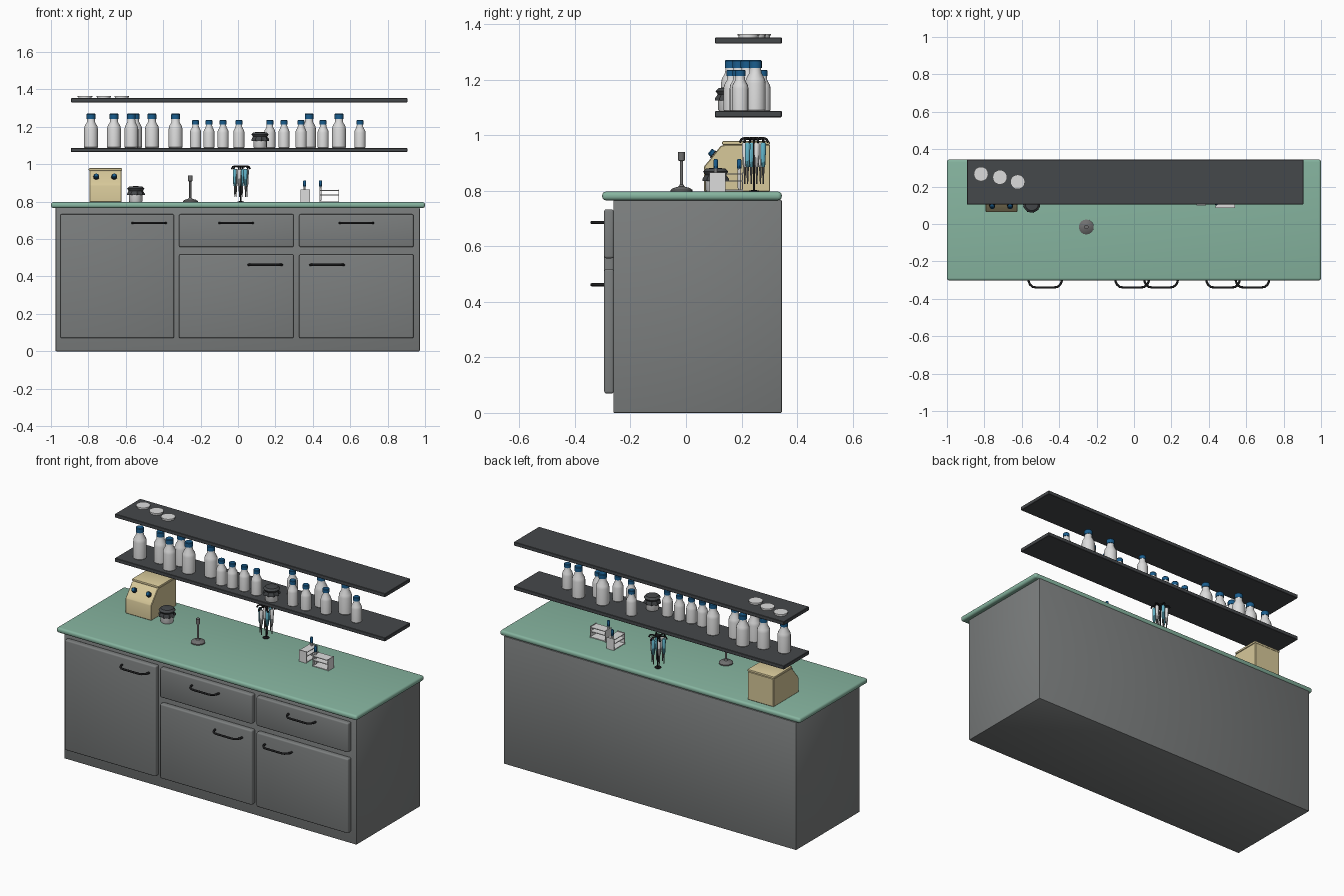
import bpy, bmesh, math
from mathutils import Vector, Matrix

if "Cube" in bpy.data.objects:
    bpy.data.objects.remove(bpy.data.objects["Cube"])


def material(name, *rgb):
    m = bpy.data.materials.new(name)
    m.use_nodes = True
    col = (*rgb, 1)
    m.diffuse_color = col
    m.node_tree.nodes["Principled BSDF"].inputs["Base Color"].default_value = col
    return m


GREEN = material("green worktop", .24, .46, .35)
GREY = material("cabinet grey", .2, .21, .21)
DARK = material("shelf charcoal", .06, .065, .07)
WHITE = material("white plastic", .72, .72, .72)
BLUE = material("cap blue", .01, .11, .27)
BEIGE = material("machine beige", .68, .58, .32)
BLACK = material("black", .012, .012, .013)
CYAN = material("pipette cyan", .12, .45, .58)
STEEL = material("steel", .16, .16, .16)
made = []


def finish(name, bm, mat):
    bmesh.ops.recalc_face_normals(bm, faces=bm.faces)
    me = bpy.data.meshes.new(name)
    bm.to_mesh(me)
    bm.free()
    me.materials.append(mat)
    ob = bpy.data.objects.new(name, me)
    bpy.context.collection.objects.link(ob)
    made.append(ob)
    return ob


def box(name, x, y, z, mat, bevel=0, segs=2):
    """Box from (min, max) pairs, optionally with rounded edges."""
    bm = bmesh.new()
    size = [b - a for a, b in (x, y, z)]
    mid = [(a + b) / 2 for a, b in (x, y, z)]
    bmesh.ops.create_cube(bm, size=1, matrix=Matrix.Translation(mid) @ Matrix.Diagonal((*size, 1)))
    if bevel:
        bmesh.ops.bevel(bm, geom=bm.edges[:], offset=bevel, segments=segs, profile=.5, affect='EDGES')
    return finish(name, bm, mat)


def lathe(name, profile, at, mat, sides=16, scale=1, ripple=0, tilt=0):
    """Turned part from (radius, height) points; ripple flutes the first rings."""
    bm = bmesh.new()
    rings = []
    for i, (r, z) in enumerate(profile):
        ring = []
        for k in range(sides):
            a = math.tau * k / sides
            rr = r + (ripple * (-1) ** k if i < 2 else 0)
            ring.append(bm.verts.new((rr * math.cos(a), rr * math.sin(a), z)))
        rings.append(ring)
    for lo, hi in zip(rings, rings[1:]):
        for k in range(sides):
            j = (k + 1) % sides
            bm.faces.new((lo[k], lo[j], hi[j], hi[k]))
    bm.faces.new(rings[0])
    bm.faces.new(rings[-1])
    bm.transform(Matrix.Translation(at) @ Matrix.Rotation(tilt, 4, 'X') @ Matrix.Scale(scale, 4))
    return finish(name, bm, mat)


def rod(name, points, radius, mat):
    """Round bar following a path."""
    cu = bpy.data.curves.new(name, 'CURVE')
    cu.dimensions = '3D'
    cu.bevel_depth = radius
    cu.bevel_resolution = 2
    cu.use_fill_caps = True
    sp = cu.splines.new('POLY')
    sp.points.add(len(points) - 1)
    for p, co in zip(sp.points, points):
        p.co = (*co, 1)
    cu.materials.append(mat)
    ob = bpy.data.objects.new(name, cu)
    bpy.context.collection.objects.link(ob)


# Cabinet and worktop
box("cabinet", (-.975, .972), (-.262, .345), (0, .768), GREY, .004)
box("worktop", (-1, 1), (-.302, .345), (.766, .797), GREEN, .013, 4)

# Doors and drawer fronts
LOW, MID, HIGH = (.07, .518), (.557, .733), (.07, .733)
fronts = [("left_door", (-.95, -.342), HIGH), ("middle_drawer", (-.315, .298), MID),
          ("middle_door", (-.315, .298), LOW), ("right_drawer", (.327, .938), MID),
          ("right_door", (.327, .938), LOW)]
for name, x, z in fronts:
    box(name, x, (-.295, -.26), z, GREY, .008, 3)

# Handles: bowed bars with rounded corners
for x, z in ((-.475, .686), (-.01, .686), (.633, .686), (.145, .462), (.476, .462)):
    half = [(.09, -.292), (.088, -.308), (.08, -.325), (.066, -.336), (.05, -.339)]
    path = [(x - dx, y, z) for dx, y in half] + [(x + dx, y, z) for dx, y in reversed(half)]
    rod("handle", path, .006, BLACK)

# Shelves
for name, z in (("lower_shelf", 1.065), ("upper_shelf", 1.331)):
    box(name, (-.893, .905), (.105, .345), (z, z + .022), DARK, .002, 1)

# Bottles: x, y, scale
BIG, SMALL = 1, .81
bottles = [(-.786, .19, BIG), (-.663, .21, BIG), (-.57, .163, BIG), (-.55, .245, BIG), (-.46, .19, BIG),
           (-.334, .22, BIG), (-.227, .167, SMALL), (-.155, .168, SMALL), (-.08, .175, SMALL),
           (.005, .17, SMALL), (.17, .275, SMALL), (.246, .17, SMALL), (.337, .165, SMALL),
           (.38, .25, BIG), (.455, .187, SMALL), (.54, .25, BIG), (.652, .195, SMALL)]
body = [(.033, 0), (.037, .004), (.037, .1), (.034, .116), (.022, .138), (.02, .158)]
cap = [(.023, .156), (.023, .18), (.02, .184)]
for x, y, s in bottles:
    lathe("bottle", body, (x, y, 1.087), WHITE, scale=s)
    lathe("bottle_cap", cap, (x, y, 1.087), BLUE, scale=s)

# Covered jars with gathered cloth lids
for x, y, z in ((-.547, .107, .797), (.118, .152, 1.087)):
    lathe("jar", [(.033, 0), (.036, .005), (.036, .065)], (x, y, z), WHITE)
    lathe("jar_cover", [(.044, .038), (.044, .046), (.038, .06), (.046, .072), (.035, .083), (.01, .086)],
          (x, y, z), DARK, 18, ripple=.005)

# Dishes on the upper shelf
for x, y in ((-.818, .267), (-.717, .25), (-.622, .225)):
    lathe("dish", [(.036, 0), (.036, .006), (.039, .006), (.039, .012)], (x, y, 1.353), WHITE, 20)

# Bench machine: side profile pushed across its width
bm = bmesh.new()
outline = [(.065, .797), (.065, .888), (.082, .908), (.125, .962), (.145, .967), (.303, .967), (.303, .797)]
face = bm.faces.new([bm.verts.new((-.795, y, z)) for y, z in outline])
out = bmesh.ops.extrude_face_region(bm, geom=[face])
bmesh.ops.translate(bm, vec=(.172, 0, 0), verts=[v for v in out["geom"] if isinstance(v, bmesh.types.BMVert)])
bmesh.ops.bevel(bm, geom=bm.edges[:], offset=.003, segments=1, affect='EDGES')
finish("machine_body", bm, BEIGE)
box("machine_lid", (-.798, -.62), (.13, .302), (.966, .979), BEIGE, .004)
for x in (-.758, -.662):
    lathe("machine_knob", [(.013, 0), (.013, .014), (.01, .018)], (x, .1, .931), BLUE, 12, tilt=.9)
    lathe("knob_collar", [(.016, 0), (.016, .004)], (x, .1, .931), BLACK, 12, tilt=.9)

# Small gas burner
lathe("burner", [(.04, 0), (.04, .006), (.03, .013), (.012, .018), (.006, .026), (.006, .11), (.012, .113),
                 (.012, .143), (.008, .143)], (-.255, -.016, .797), STEEL)

# Pipette carousel
cx, cy = .015, .245
lathe("carousel_pole", [(.018, 0), (.018, .004), (.004, .006), (.004, .185), (.016, .187), (.016, .197)],
      (cx, cy, .797), BLACK, 12)
for k in range(6):
    a = math.tau * k / 6 + .3
    d = Vector((math.cos(a), math.sin(a), 0))
    p = Vector((cx, cy, 0)) + d * .034
    lathe("pipette_grip", [(.006, .885), (.009, .9), (.0105, .968), (.007, .975)], p,
          CYAN if k % 2 else WHITE, 10)
    lathe("pipette_shaft", [(.002, .825), (.005, .888)], p, STEEL, 8)
    rod("pipette_hook", [Vector((cx, cy, .986)) + d * .01, p + Vector((0, 0, .99)),
                         p + d * .012 + Vector((0, 0, .986)), p + d * .018 + Vector((0, 0, .974))], .0045, BLACK)


# Tube racks: end plates, thin tiers and a capped tube
def rack(x, y, along):
    ends = [list(x), list(y)]
    for lo in (ends[along][0], ends[along][1] - .004):
        span = [x, y]
        span[along] = (lo, lo + .004)
        box("rack_end", span[0], span[1], (.797, .866), WHITE)
    for z in (.8, .834, .858):
        box("rack_tier", x, y, (z, z + .004), WHITE)


def tube(x, y):
    lathe("tube", [(.003, .803), (.006, .81), (.006, .885)], (x, y, 0), WHITE, 10)
    lathe("tube_cap", [(.008, .88), (.008, .91), (.006, .914)], (x, y, 0), BLUE, 10)


rack((.335, .385), (.1, .205), 1)
rack((.435, .54), (.085, .143), 0)
tube(.356, .192)
tube(.441, .107)

# Smooth the rounded parts while keeping hard edges crisp
bpy.ops.object.select_all(action='DESELECT')
for ob in made:
    ob.select_set(True)
bpy.context.view_layer.objects.active = made[0]
bpy.ops.object.shade_smooth_by_angle(angle=math.radians(35))
